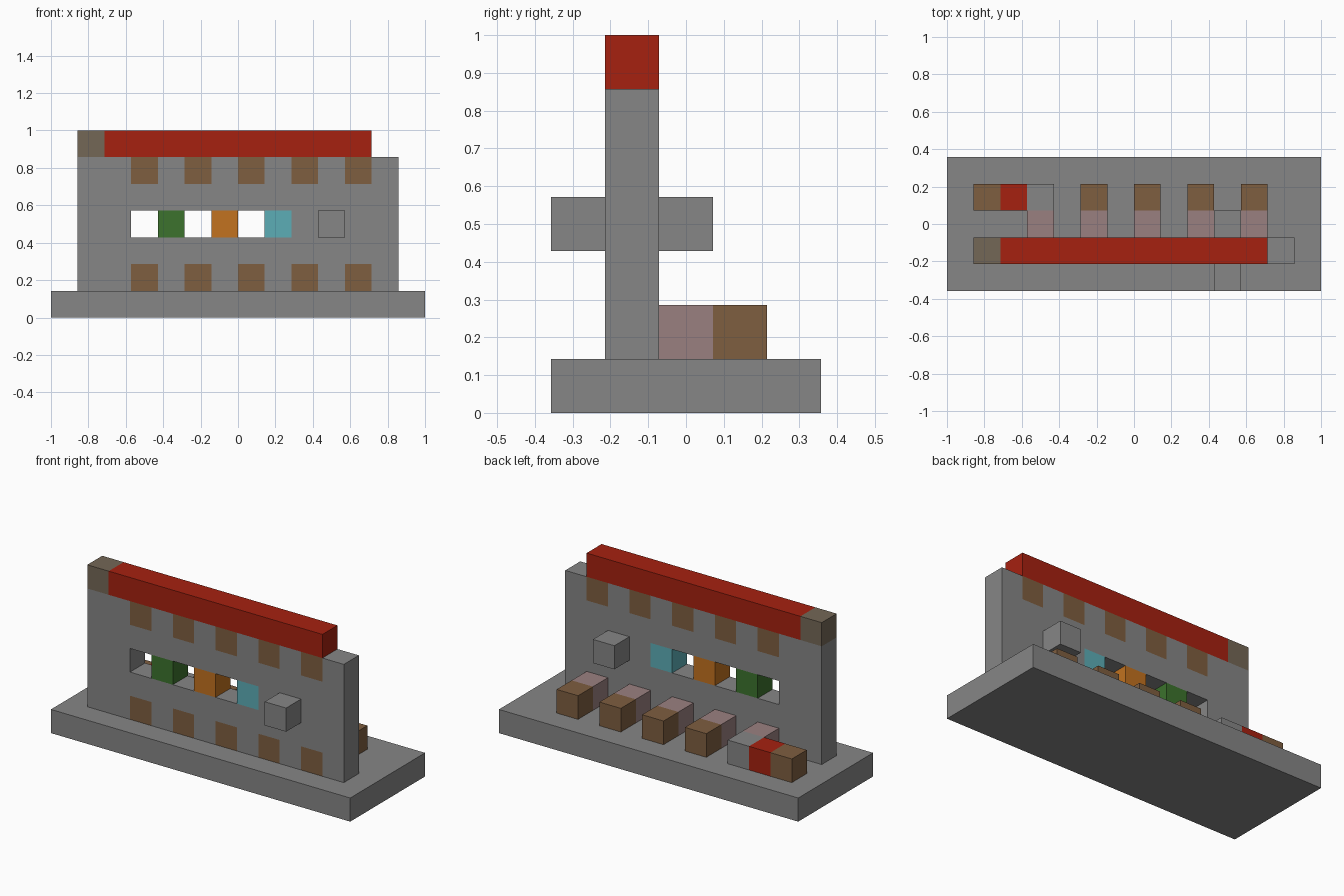
import bpy
import bmesh
from mathutils import Vector

U = 1 / 7  # edge of one block

cube = bpy.data.objects.get("Cube")
if cube:
    bpy.data.objects.remove(cube, do_unlink=True)


def material(name, r, g, b):
    m = bpy.data.materials.new(name)
    m.use_nodes = True
    m.diffuse_color = (r, g, b, 1)
    m.node_tree.nodes["Principled BSDF"].inputs["Base Color"].default_value = (r, g, b, 1)
    return m


stone = material("stone grey", 0.24, 0.24, 0.24)
red = material("red", 0.38, 0.015, 0.005)
brown = material("brown", 0.21, 0.112, 0.051)
taupe = material("taupe", 0.174, 0.136, 0.093)
pink = material("dusty pink", 0.323, 0.216, 0.216)
green = material("green", 0.045, 0.17, 0.026)
orange = material("orange", 0.54, 0.168, 0.014)
cyan = material("cyan", 0.107, 0.423, 0.468)


def add_object(name, bm, mats):
    mesh = bpy.data.meshes.new(name)
    bm.to_mesh(mesh)
    bm.free()
    for m in mats:
        mesh.materials.append(m)
    obj = bpy.data.objects.new(name, mesh)
    bpy.context.collection.objects.link(obj)
    return obj


def box(name, mat, low, high):
    """Box between two corners, given in block units."""
    low, high = Vector(low), Vector(high)
    bm = bmesh.new()
    bmesh.ops.create_cube(bm, size=1)
    bmesh.ops.scale(bm, vec=(high - low) * U, verts=bm.verts)
    bmesh.ops.translate(bm, vec=(low + high) * U / 2, verts=bm.verts)
    return add_object(name, bm, [mat])


# Base slab
box("base", stone, (-7, -2.5, 0), (7, 2.5, 1))

# Wall: a sheet of cells with windows left open and coloured blocks, thickened
inlay_columns = range(-4, 5, 2)
window_blocks = {-3: 2, -1: 3, 1: 4}
bm = bmesh.new()
for x in range(-6, 6):
    for z in range(1, 6):
        if z == 3 and x in (-4, -2, 0):
            continue
        corners = [(x, z), (x + 1, z), (x + 1, z + 1), (x, z + 1)]
        face = bm.faces.new([bm.verts.new((a * U, -U, c * U)) for a, c in corners])
        if z in (1, 5) and x in inlay_columns:
            face.material_index = 1
        elif z == 3:
            face.material_index = window_blocks.get(x, 0)
bmesh.ops.remove_doubles(bm, verts=bm.verts, dist=0.001)
wall = add_object("wall", bm, [stone, brown, green, orange, cyan])
thick = wall.modifiers.new("thickness", "SOLIDIFY")
thick.thickness = U
thick.offset = 0

# Capping beam with its end block
box("cap_end", taupe, (-6, -1.5, 6), (-5, -0.5, 7))
box("cap_beam", red, (-5, -1.5, 6), (5, -0.5, 7))

# Peg through the wall
box("peg", stone, (3, -2.5, 3), (4, 0.5, 4))

# Row of arms behind the wall, the last one turning the corner
for i, x in enumerate(inlay_columns):
    box(f"arm_root_{i + 1}", pink, (x, -0.5, 1), (x + 1, 0.5, 2))
    tip = stone if i == 0 else brown
    box(f"arm_tip_{i + 1}", tip, (x, 0.5, 1), (x + 1, 1.5, 2))
box("corner_middle", red, (-5, 0.5, 1), (-4, 1.5, 2))
box("corner_end", brown, (-6, 0.5, 1), (-5, 1.5, 2))
